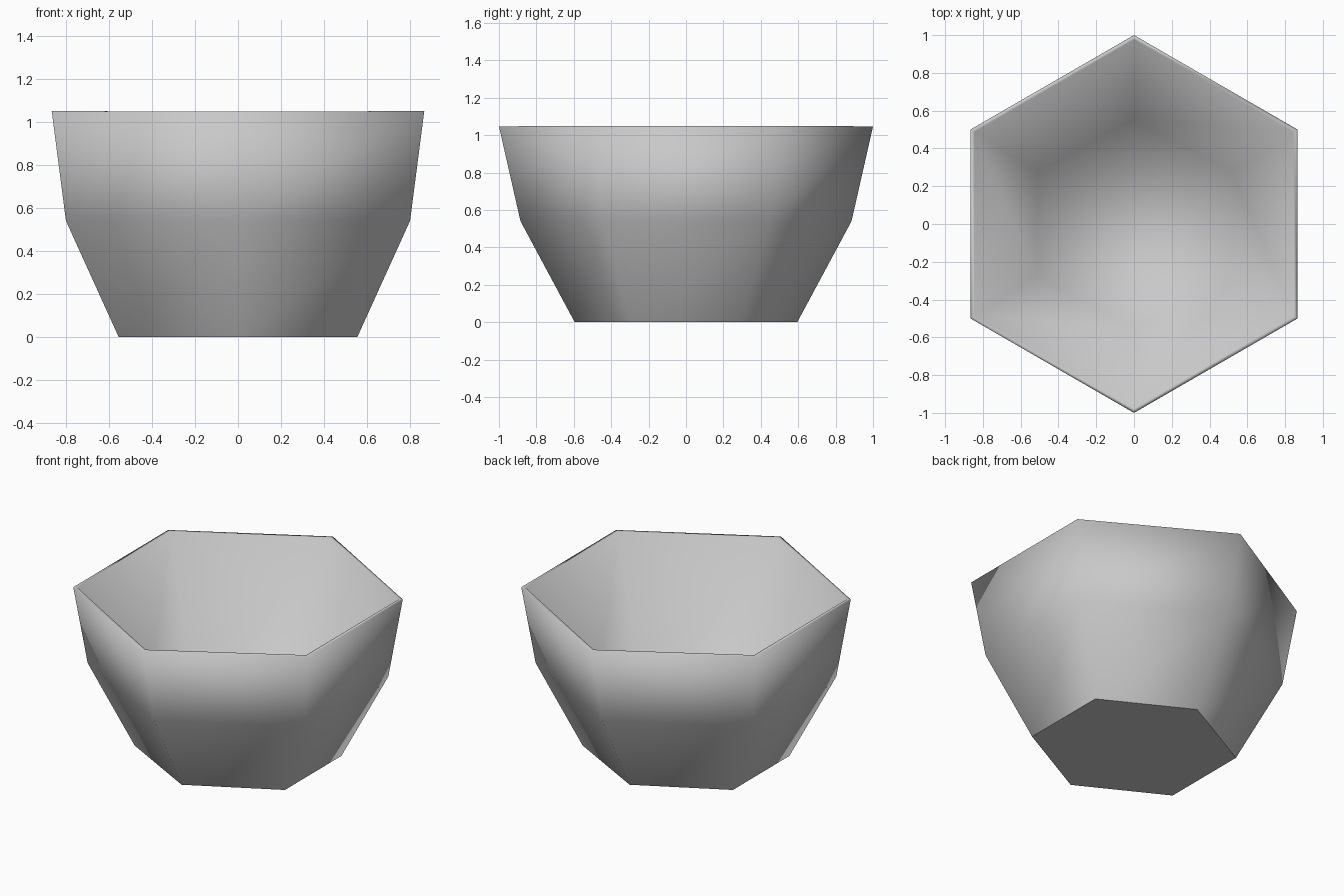
import bpy, bmesh

if "Cube" in bpy.data.objects:
    bpy.data.objects.remove(bpy.data.objects["Cube"], do_unlink=True)

grey = bpy.data.materials.new("light_grey")
grey.use_nodes = True
colour = (0.58, 0.58, 0.58, 1)
grey.diffuse_color = colour
grey.node_tree.nodes["Principled BSDF"].inputs["Base Color"].default_value = colour

# Profile from outer base over the rim, then straight down to the inner floor:
# half width, half depth, height
profile = [
    (0.555, 0.595, 0.0),
    (0.80, 0.885, 0.54),
    (0.866, 1.0, 1.05),
    (0.845, 0.976, 1.05),
    (0.515, 0.555, 0.04),
]

bm = bmesh.new()


def hex_ring(w, d, z):
    # Six corners, with one at the front and one at the back
    tip = z - 0.003 if z > 1 else z
    corners = [(0, d, tip), (-w, d / 2, z), (-w, -d / 2, z),
               (0, -d, tip), (w, -d / 2, z), (w, d / 2, z)]
    return [bm.verts.new(c) for c in corners]


rings = [hex_ring(*p) for p in profile]

# Walls and rim
for a, b in zip(rings, rings[1:]):
    for i in range(6):
        j = (i + 1) % 6
        bm.faces.new((a[i], a[j], b[j], b[i]))

# Underside and inner floor
base = bm.faces.new(rings[0][::-1])
bm.faces.new(rings[-1])
bmesh.ops.recalc_face_normals(bm, faces=bm.faces)

# Smooth everywhere except the crease round the underside
for f in bm.faces:
    f.smooth = True
for e in base.edges:
    e.smooth = False

mesh = bpy.data.meshes.new("bowl")
bm.to_mesh(mesh)
bm.free()
mesh.materials.append(grey)
bowl = bpy.data.objects.new("bowl", mesh)
bpy.context.collection.objects.link(bowl)
